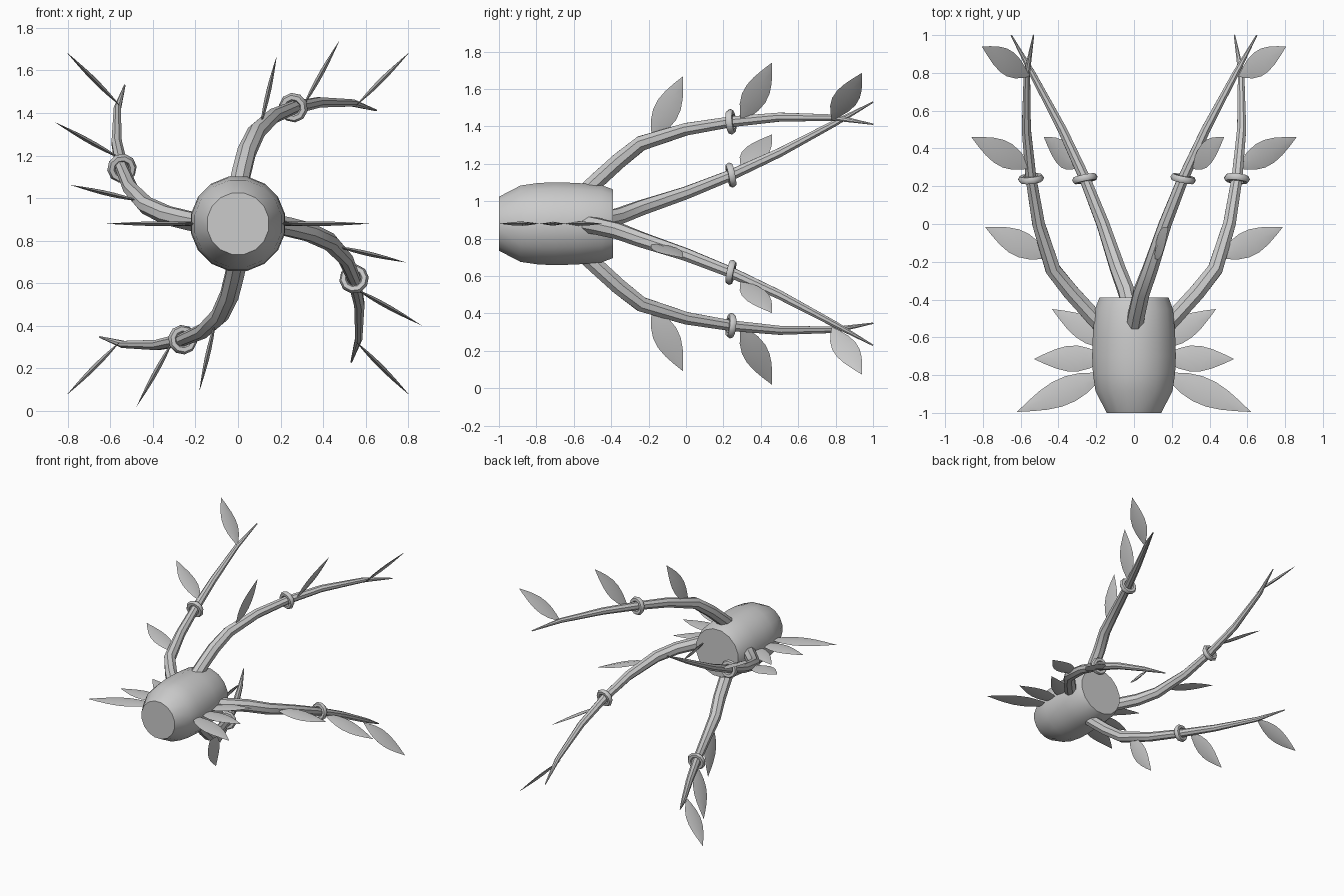
import bpy, bmesh, math
from mathutils import Vector, Matrix

if "Cube" in bpy.data.objects:
    bpy.data.objects.remove(bpy.data.objects["Cube"])

CZ = 0.88
CENTRE = Matrix.Translation((0, 0, CZ))

grey = bpy.data.materials.new("light grey")
grey.diffuse_color = (0.6, 0.6, 0.6, 1)
grey.use_nodes = True
grey.node_tree.nodes["Principled BSDF"].inputs["Base Color"].default_value = grey.diffuse_color


def finish(bm, name, matrix, angle=40):
    bmesh.ops.recalc_face_normals(bm, faces=bm.faces)
    me = bpy.data.meshes.new(name)
    bm.to_mesh(me)
    bm.free()
    me.materials.append(grey)
    ob = bpy.data.objects.new(name, me)
    bpy.context.collection.objects.link(ob)
    me.transform(matrix)
    bpy.ops.object.select_all(action='DESELECT')
    ob.select_set(True)
    bpy.context.view_layer.objects.active = ob
    bpy.ops.object.shade_smooth_by_angle(angle=math.radians(angle))
    return ob


def tube(name, pts, radii, sides, matrix, angle=40):
    """Capped tube through the points with a radius at each."""
    bm = bmesh.new()
    pts = [Vector(p) for p in pts]
    rings = []
    for i, (p, r) in enumerate(zip(pts, radii)):
        t = (pts[min(i + 1, len(pts) - 1)] - pts[max(i - 1, 0)]).normalized()
        u = t.cross(Vector((1, 0, 0))).normalized()
        v = t.cross(u)
        ring = []
        for k in range(sides):
            a = 2 * math.pi * (k + 0.5) / sides
            ring.append(bm.verts.new(p + r * (math.cos(a) * u + math.sin(a) * v)))
        rings.append(ring)
    for a, b in zip(rings, rings[1:]):
        for k in range(sides):
            j = (k + 1) % sides
            bm.faces.new((a[k], a[j], b[j], b[k]))
    bm.faces.new(rings[0])
    bm.faces.new(rings[-1])
    return finish(bm, name, matrix, angle)


def leaf(name, base, tip, half_width, matrix):
    """Thin lens-shaped leaf lying in the plane of (radius, y)."""
    bm = bmesh.new()
    base, tip = Vector(base), Vector(tip)
    d = tip - base
    side = Vector((-d.y, d.x, 0)).normalized()
    shape = [(0.12, .42), (0.25, .78), (0.4, .99), (0.55, .97), (0.7, .75), (0.85, .40)]
    first, last = bm.verts.new(base), bm.verts.new(tip)
    rows = []
    for t, w in shape:
        c = base + d * t
        s, n = side * half_width * w, Vector((0, 0, 0.011 * w))
        rows.append([bm.verts.new(q) for q in (c + s, c + n, c - s, c - n)])
    for k in range(4):
        j = (k + 1) % 4
        bm.faces.new((first, rows[0][j], rows[0][k]))
        for a, b in zip(rows, rows[1:]):
            bm.faces.new((a[k], a[j], b[j], b[k]))
        bm.faces.new((last, rows[-1][k], rows[-1][j]))
    return finish(bm, name, matrix, 40)


def joint_ring(name, centre, axis, major, minor, matrix):
    bm = bmesh.new()
    rows = []
    for i in range(10):
        a = 2 * math.pi * i / 10
        row = []
        for k in range(6):
            b = 2 * math.pi * k / 6
            r = major + minor * math.cos(b)
            row.append(bm.verts.new((r * math.cos(a), r * math.sin(a), minor * math.sin(b))))
        rows.append(row)
    for i in range(10):
        a, b = rows[i], rows[(i + 1) % 10]
        for k in range(6):
            j = (k + 1) % 6
            bm.faces.new((a[k], b[k], b[j], a[j]))
    rot = Vector((0, 0, 1)).rotation_difference(Vector(axis)).to_matrix().to_4x4()
    return finish(bm, name, matrix @ Matrix.Translation(centre) @ rot, 60)


# barrel body
tube("barrel_body",
     [(0, y, 0) for y in (-1, -0.885, -0.79, -0.7, -0.58, -0.45, -0.39)],
     [0.147, 0.208, 0.222, 0.226, 0.222, 0.21, 0.187], 16, CENTRE)

# four vines turned about the y axis, each with a joint ring and three leaves
vine = [(0.0, -0.55, 0.16), (0.015, -0.47, 0.235), (0.04, -0.36, 0.335), (0.085, -0.24, 0.43),
        (0.165, 0.0, 0.505), (0.26, 0.24, 0.545), (0.38, 0.5, 0.57),
        (0.54, 0.8, 0.567), (0.65, 1.0, 0.532)]
vine_r = [0.048, 0.047, 0.046, 0.043, 0.036, 0.031, 0.026, 0.018, 0.004]
leaves = [(77.0, (0.46, -0.18), (0.81, -0.015)),
          (61.0, (0.62, 0.295), (0.985, 0.46)),
          (45.0, (0.78, 0.78), (1.14, 0.94))]
for n in range(4):
    turn = CENTRE @ Matrix.Rotation(math.pi / 2 * n, 4, 'Y')
    tube(f"vine_{n+1}", vine, vine_r, 8, turn)
    joint_ring(f"vine_joint_{n+1}", (0.26, 0.24, 0.545), (0.2, 1, 0.1), 0.05, 0.02, turn)
    for k, (ang, b, t) in enumerate(leaves):
        m = turn @ Matrix.Rotation(-math.radians(ang), 4, 'Y')
        leaf(f"vine_leaf_{n+1}_{k+1}", (*b, 0), (*t, 0), 0.069, m)

# three flat leaves on each side of the body
body_leaves = [((0.08, -0.66), (0.435, -0.45), 0.066),
               ((0.14, -0.71), (0.53, -0.715), 0.069),
               ((0.15, -0.79), (0.62, -0.995), 0.072)]
for s, label in ((1, "right"), (-1, "left")):
    for k, (b, t, w) in enumerate(body_leaves):
        leaf(f"body_leaf_{label}_{k+1}", (s * b[0], b[1], 0), (s * t[0], t[1], 0), w, CENTRE)
